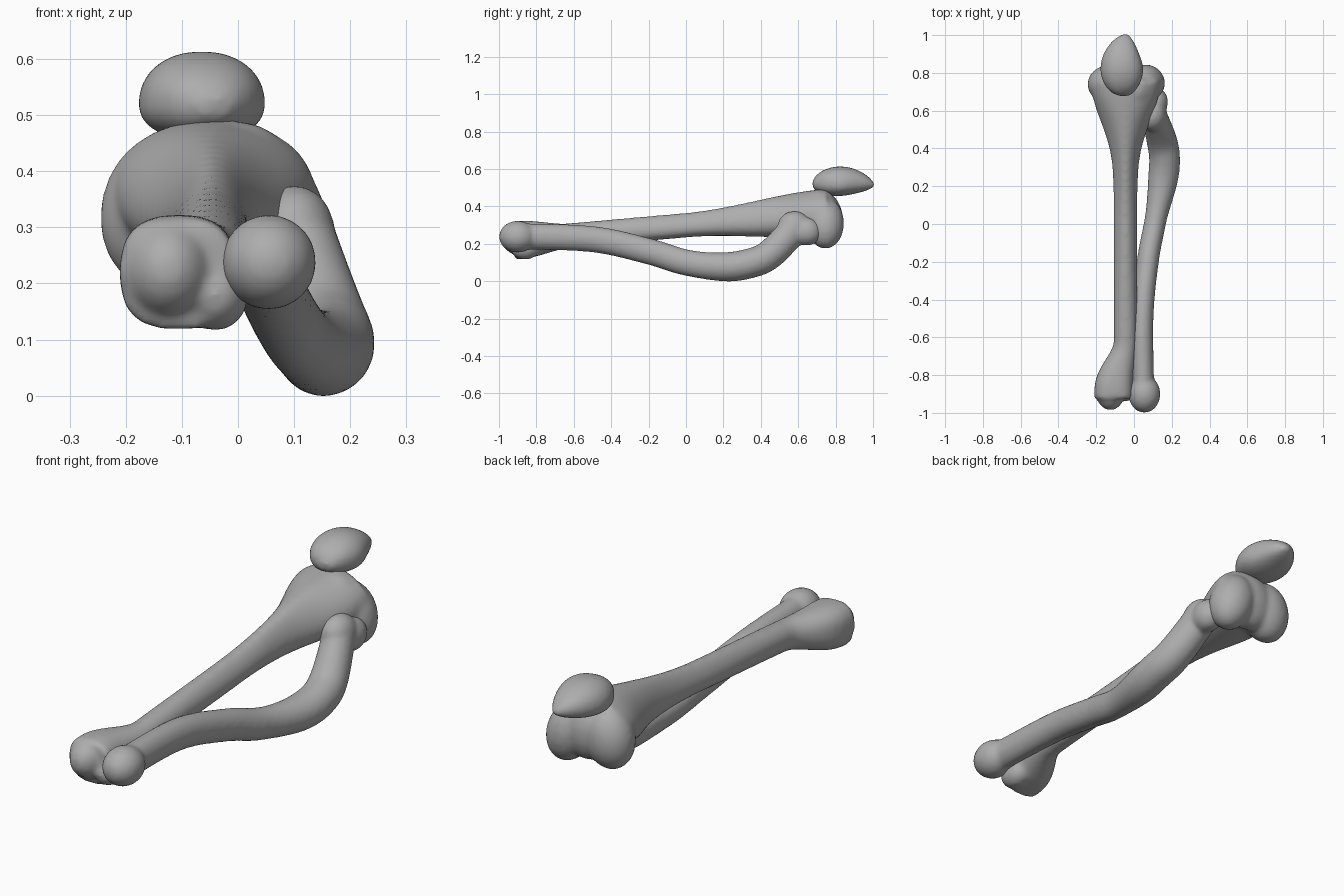
import bpy, bmesh, math
from mathutils import Vector, Matrix

if "Cube" in bpy.data.objects:
    bpy.data.objects.remove(bpy.data.objects["Cube"], do_unlink=True)

GREY = (0.42, 0.42, 0.42, 1)
bone = bpy.data.materials.new("bone grey")
bone.use_nodes = True
bone.diffuse_color = GREY
bone.node_tree.nodes["Principled BSDF"].inputs["Base Color"].default_value = GREY


def ease(start, end, value):
    """Smooth step from zero at start to one at end."""
    t = min(1, max(0, (value - start) / (end - start)))
    return t * t * (3 - 2 * t)


def spread(start, end, count):
    """Evenly spaced values from start to end."""
    return [start + (end - start) * i / count for i in range(count + 1)]


def smooth_path(points, steps):
    """Smoothly interpolated path through a few points."""
    points = [Vector(p) for p in points]
    last = len(points) - 1
    path = []
    for i in range(last):
        before, start = points[max(0, i - 1)], points[i]
        end, after = points[i + 1], points[min(last, i + 2)]
        leave, arrive = (end - before) / 2, (after - start) / 2
        for t in spread(0, 1, steps)[:-1]:
            blend = ease(0, 1, t)
            path.append(start * (1 - blend) + end * blend
                        + leave * t * (1 - t) ** 2 - arrive * t * t * (1 - t))
    return path + [points[last]]


def loft(bm, path, section, sides=32):
    """Skin rings along a path; section(y) gives half width, half height, crest, roundness."""
    rings = []
    for i, centre in enumerate(path):
        along = (path[min(len(path) - 1, i + 1)] - path[max(0, i - 1)]).normalized()
        side = along.cross(Vector((0, 0, 1))).normalized()
        up = side.cross(along)
        width, height, crest, roundness = section(centre.y)
        ring = []
        for k in range(sides):
            angle = 2 * math.pi * k / sides
            u, v = (math.copysign(abs(c) ** roundness, c)
                    for c in (math.cos(angle), math.sin(angle)))
            ring.append(bm.verts.new(centre + side * width * (1 - crest * v) * u
                                     + up * height * v))
        rings.append(ring)
    for ring, following in zip(rings, rings[1:]):
        for k in range(sides):
            j = (k + 1) % sides
            bm.faces.new((ring[k], ring[j], following[j], following[k]))
    bm.faces.new(rings[0][::-1])
    bm.faces.new(rings[-1])


def knob(bm, centre, radii, tilt=0):
    """Ellipsoid swelling at a joint end."""
    place = Matrix.Translation(centre) @ Matrix.Rotation(tilt, 4, 'Y')
    bmesh.ops.create_uvsphere(bm, u_segments=28, v_segments=18, radius=1,
                              matrix=place @ Matrix.Diagonal((*radii, 1)))


def finish(name, bm, passes):
    """Fuse the overlapping forms into one smooth surface."""
    bmesh.ops.recalc_face_normals(bm, faces=bm.faces)
    mesh = bpy.data.meshes.new(name)
    bm.to_mesh(mesh)
    bm.free()
    mesh.materials.append(bone)
    mesh.shade_smooth()
    part = bpy.data.objects.new(name, mesh)
    bpy.context.collection.objects.link(part)
    fuse = part.modifiers.new("fuse", 'REMESH')
    fuse.mode = 'VOXEL'
    fuse.voxel_size = 0.01
    fuse.use_smooth_shade = True
    soften = part.modifiers.new("soften", 'SMOOTH')
    soften.iterations = passes


# Shin bone: crested shaft that flares into the knee and the ankle
def ankle(y):
    return 1 - ease(-0.88, -0.62, y)


def shin_section(y):
    knee = ease(0, 0.74, y)
    width = 0.062 + 0.042 * ankle(y) + 0.12 * knee ** 3
    height = 0.066 + 0.035 * ankle(y) + 0.06 * knee
    crest = 0.25 * ease(-0.6, 0, y) * (1 - ease(0.5, 0.75, y))
    return width, height, crest, 1 - 0.25 * ankle(y)


bm = bmesh.new()
loft(bm, [Vector((-0.045 - 0.062 * ankle(y), y, 0.3 + 0.09 * y))
          for y in spread(-0.92, 0.76, 50)], shin_section)
# Inner and outer condyles, bridge between them, front tuberosity
knob(bm, (-0.135, 0.74, 0.33), (0.11, 0.1, 0.14), 0.2)
knob(bm, (0.06, 0.745, 0.31), (0.1, 0.1, 0.14), -0.3)
knob(bm, (-0.035, 0.75, 0.34), (0.12, 0.085, 0.13))
knob(bm, (-0.01, 0.71, 0.42), (0.1, 0.09, 0.07))
# Blocky ankle end
knob(bm, (-0.125, -0.88, 0.225), (0.08, 0.107, 0.09))
knob(bm, (-0.04, -0.86, 0.18), (0.06, 0.08, 0.065))
finish("shin_bone", bm, 16)


# Outer calf bone: bowed shaft, round ankle end, hooked upper head
def calf_section(y):
    thick = ease(0, 0.3, y)
    return 0.058 + 0.024 * thick - 0.012 * ease(0.4, 0.6, y), 0.07 + 0.01 * thick, 0, 1


bm = bmesh.new()
loft(bm, smooth_path([(0.05, -0.9, 0.24), (0.045, -0.5, 0.225), (0.073, -0.2, 0.16),
                      (0.11, 0, 0.1), (0.148, 0.2, 0.077), (0.162, 0.34, 0.095),
                      (0.145, 0.45, 0.145), (0.1, 0.59, 0.29)], 8), calf_section)
knob(bm, (0.055, -0.9, 0.238), (0.085, 0.1, 0.085))
knob(bm, (0.1, 0.58, 0.295), (0.072, 0.09, 0.08))
knob(bm, (0.115, 0.645, 0.265), (0.065, 0.08, 0.075))
finish("outer_calf_bone", bm, 10)


# Kneecap: blunt at the front, drawn out to a thinner tip at the back
def progress(y):
    return min(0.99, max(0.01, (y - 0.68) / 0.325))


def arch(y):
    return math.sin(math.pi * progress(y))


def kneecap_section(y):
    swell = math.sin(math.pi * progress(y) ** 0.8) ** 0.6
    return 0.112 * swell, 0.079 * swell, 0.12 * arch(y), 0.88


bm = bmesh.new()
loft(bm, [Vector((-0.04 - 0.025 * arch(y), y, 0.513 + 0.022 * arch(y)))
          for y in spread(0.68, 1.005, 26)], kneecap_section)
finish("kneecap", bm, 3)
